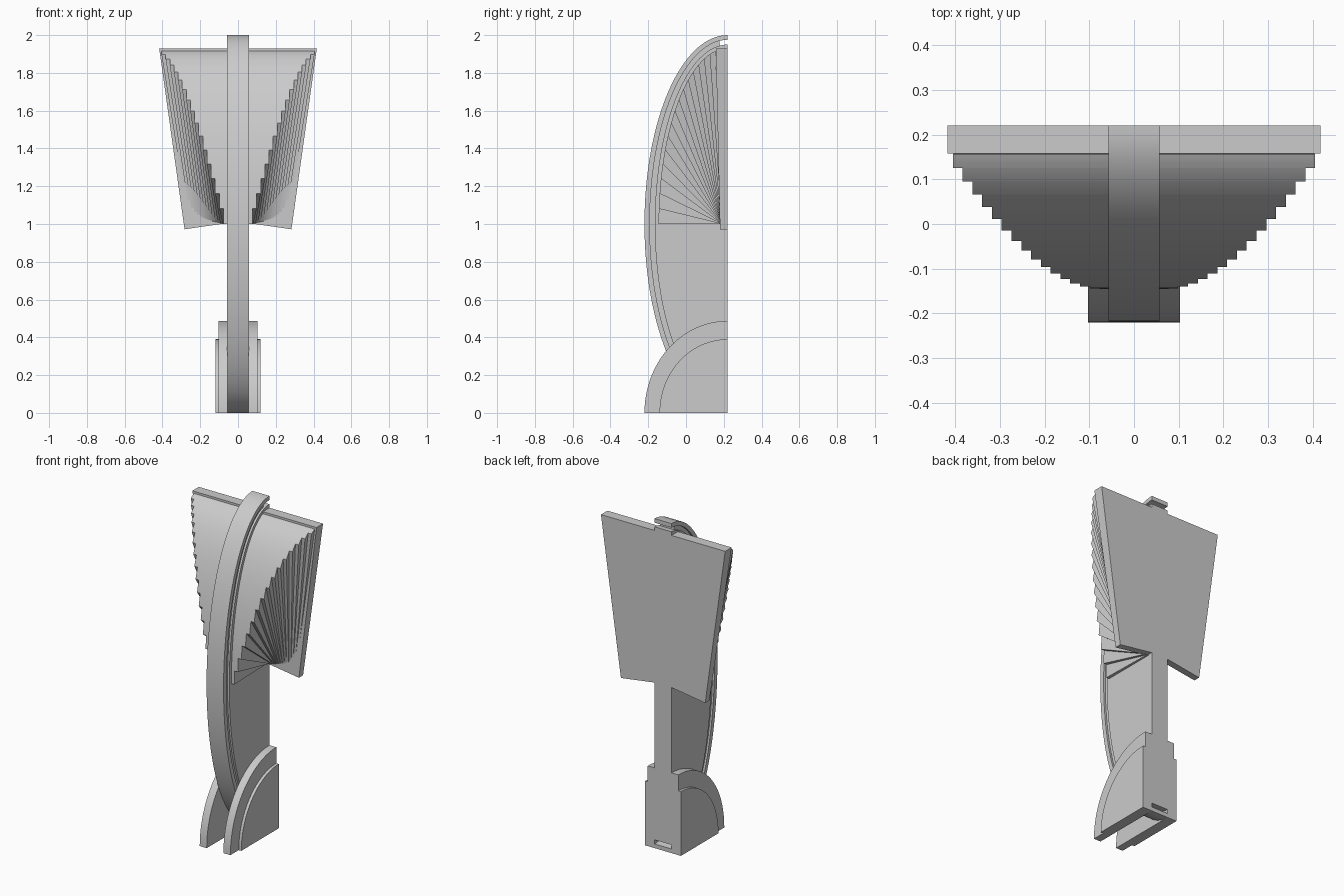
import bpy, bmesh
from math import sin, cos, radians

if "Cube" in bpy.data.objects:
    bpy.data.objects.remove(bpy.data.objects["Cube"])

BACK = 0.22   # flat rear plane
HUB = (0.19, 1.0)


def finish(name, bm, smooth=True):
    bmesh.ops.recalc_face_normals(bm, faces=bm.faces)
    me = bpy.data.meshes.new(name)
    bm.to_mesh(me)
    bm.free()
    ob = bpy.data.objects.new(name, me)
    bpy.context.collection.objects.link(ob)
    if smooth:
        bpy.ops.object.select_all(action='DESELECT')
        ob.select_set(True)
        bpy.context.view_layer.objects.active = ob
        bpy.ops.object.shade_smooth_by_angle(angle=radians(20))
    return ob


def arc(a, b, zc, t0, t1, n):
    """Points (y, z) on an ellipse bulging forward from the rear plane."""
    out = []
    for i in range(n + 1):
        t = radians(t0 + (t1 - t0) * i / n)
        out.append((BACK - a * cos(t), zc + b * sin(t)))
    return out


def loft(name, left, right):
    """Closed solid between two matching loops."""
    bm = bmesh.new()
    l = [bm.verts.new(p) for p in left]
    r = [bm.verts.new(p) for p in right]
    bm.faces.new(l)
    bm.faces.new(r[::-1])
    n = len(l)
    for i in range(n):
        j = (i + 1) % n
        bm.faces.new((l[i], r[i], r[j], l[j]))
    return finish(name, bm)


def slab(name, pts, x0, x1):
    return loft(name, [(x0, y, z) for y, z in pts], [(x1, y, z) for y, z in pts])


# Central spine: solid web, recessed groove band and outer rim
W = 0.057
slab("spine_web", arc(0.385, 0.95, 1, -90, 90, 64), -W, W)
slab("spine_groove", arc(0.42, 0.98, 1, -84, 84, 64) + arc(0.38, 0.94, 1, 84, -84, 64), -0.045, 0.045)
slab("spine_rim", arc(0.44, 1.0, 1, -90, 90, 64) + arc(0.412, 0.975, 1, 90, -90, 64), -W, W)

# Fan of wedge blades, each wider than the one below it
N = 16
STEP = 80 / N
for i in range(N):
    f = (i + 1) / N
    w0, w1 = 0.055 + 0.205 * f, 0.055 + 0.35 * f
    edge = arc(0.365, 0.93, 1, i * STEP, (i + 1) * STEP, 3)
    prof = [(*HUB, w0)] + [(y, z, w1) for y, z in edge]
    loft(f"fan_blade_{i + 1}",
         [(-w, y, z) for y, z, w in prof], [(w, y, z) for y, z, w in prof])

# Rear plate: flared outline with a slightly sloped front
half = [(0.055, 1.005), (0.283, 0.972), (0.417, 1.928)]
outline = half + [(-x, z) for x, z in half[::-1]]
loft("fan_back_plate",
     [(x, 0.18 - 0.022 * (z - 0.972) / 0.956, z) for x, z in outline],
     [(x, BACK, z) for x, z in outline])

# Quarter-round base cheeks with raised outer discs
for s, side in ((-1, "left"), (1, "right")):
    slab(f"base_cheek_{side}", arc(0.44, 0.487, 0, 0, 90, 32) + [(BACK, 0)], s * 0.056, s * 0.103)
    slab(f"base_disc_{side}", arc(0.36, 0.39, 0, 0, 90, 32) + [(BACK, 0)], s * 0.10, s * 0.12)
